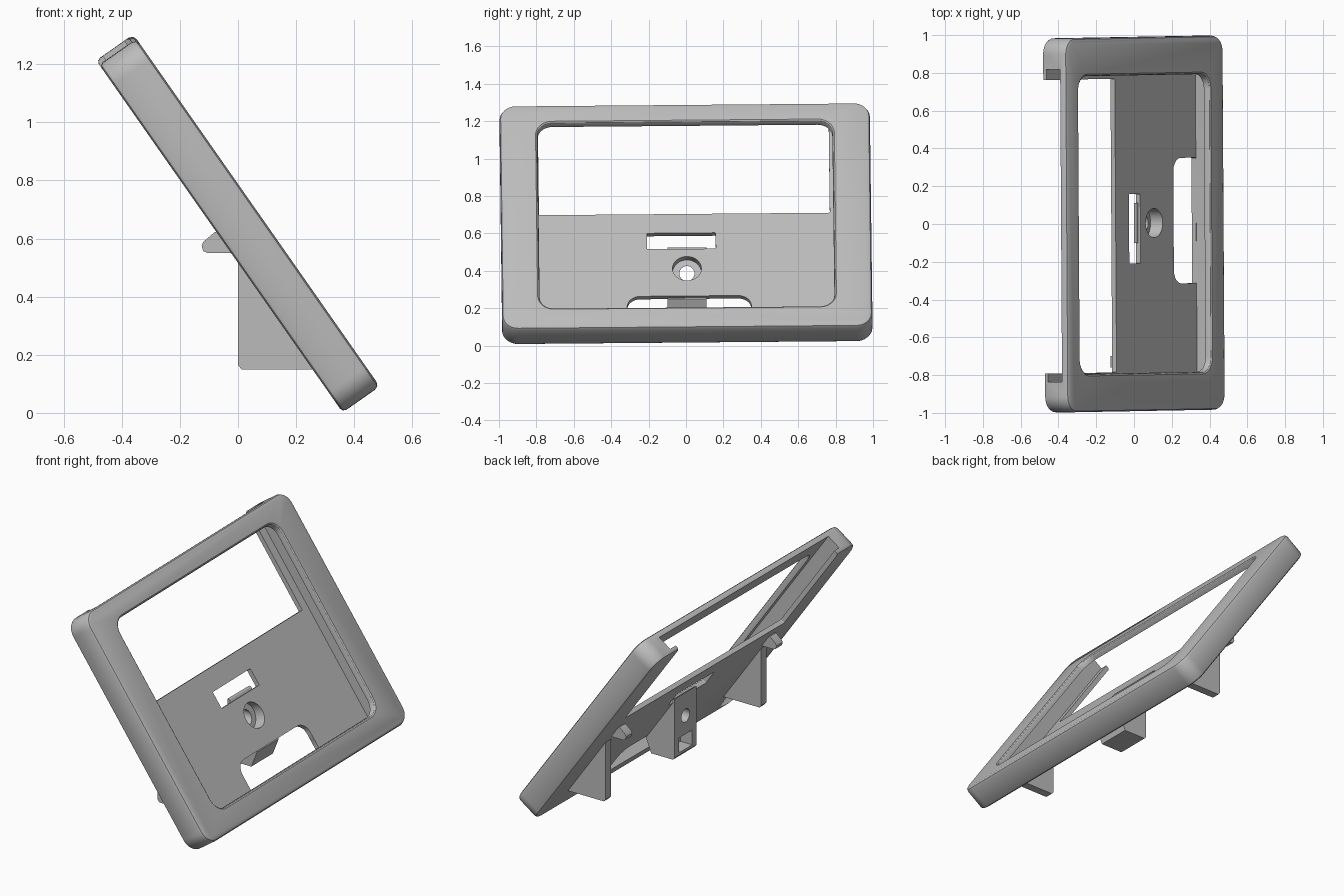
import bpy, bmesh, math
from mathutils import Matrix, Vector

if "Cube" in bpy.data.objects:
    bpy.data.objects.remove(bpy.data.objects["Cube"], do_unlink=True)

grey = bpy.data.materials.new("plain grey")
grey.use_nodes = True
grey.diffuse_color = (0.5, 0.5, 0.5, 1)
grey.node_tree.nodes["Principled BSDF"].inputs["Base Color"].default_value = (0.5, 0.5, 0.5, 1)

# Frame space: across the width, up the slope, out of the face
slope = math.radians(55)
c, s = math.cos(slope), math.sin(slope)
axes = Matrix(((0, -c, s), (1, 0, 0), (0, s, c))).to_4x4()
tilted = Matrix.Translation((0, 0, 0.652)) @ axes @ Matrix.Rotation(math.radians(0.6), 4, 'Z')


def make(name, rings, matrix):
    """Skin a stack of equal-length rings and cap both ends."""
    bm = bmesh.new()
    loops = [[bm.verts.new(matrix @ Vector(p)) for p in ring] for ring in rings]
    n = len(loops[0])
    for a, b in zip(loops, loops[1:]):
        for i in range(n):
            j = (i + 1) % n
            bm.faces.new((a[i], a[j], b[j], b[i]))
    bm.faces.new(loops[0])
    bm.faces.new(loops[-1])
    bmesh.ops.recalc_face_normals(bm, faces=bm.faces)
    mesh = bpy.data.meshes.new(name)
    bm.to_mesh(mesh)
    bm.free()
    mesh.materials.append(grey)
    ob = bpy.data.objects.new(name, mesh)
    bpy.context.collection.objects.link(ob)
    return ob


def rounded(x0, x1, y0, y1, r, z, inset=0):
    """Rounded rectangle ring at depth z."""
    x0, x1, y0, y1 = x0 + inset, x1 - inset, y0 + inset, y1 - inset
    r = max(r - inset, 0.004)
    ring = []
    for k, (x, y) in enumerate(((x1 - r, y1 - r), (x0 + r, y1 - r),
                                (x0 + r, y0 + r), (x1 - r, y0 + r))):
        for i in range(9):
            a = math.pi / 2 * (k + i / 8)
            ring.append((x + r * math.cos(a), y + r * math.sin(a), z))
    return ring


def slab(name, bounds, r, layers):
    return make(name, [rounded(*bounds, r, z, inset) for z, inset in layers], tilted)


def prism(name, profile, y0, y1):
    """Side profile in x and z, extruded across the width."""
    return make(name, [[(x, y, z) for x, z in profile] for y in (y0, y1)], Matrix())


def rod(name, start, direction, radius, length):
    d = Vector(direction).normalized()
    m = Matrix.Translation(start) @ d.to_track_quat('Z', 'Y').to_matrix().to_4x4()
    ring = [(radius * math.cos(i * math.tau / 40), radius * math.sin(i * math.tau / 40))
            for i in range(40)]
    return make(name, [[(x, y, z) for x, y in ring] for z in (0, length)], m)


def cut(target, cutter):
    cutter.hide_render = True
    mod = target.modifiers.new("cut", 'BOOLEAN')
    mod.operation, mod.solver, mod.object = 'DIFFERENCE', 'EXACT', cutter
    graph = bpy.context.evaluated_depsgraph_get()
    mesh = bpy.data.meshes.new_from_object(target.evaluated_get(graph))
    target.modifiers.clear()
    target.data = mesh


# Frame body with softened rims
front, back, lip, floor = 0.078, -0.078, 0.04, -0.05
frame = slab("frame", (-0.99, 0.99, -0.73, 0.73), 0.085,
             [(back, 0.015), (back + 0.005, 0.005), (back + 0.015, 0),
              (front - 0.02, 0), (front - 0.006, 0.006), (front, 0.02)])

# Centre mounting block behind the panel
block = prism("mounting_block", [(0, 0.165), (0.012, 0.15), (0.16, 0.15), (0.2, 0.25),
                                 (0.012, 0.52), (0, 0.525)], -0.1, 0.11)

# Window, device cavity, open back, cable cutout and strap slot
cutters = [
    slab("window_cutter", (-0.8, 0.8, -0.607, 0.622), 0.09,
         [(0, 0.012), (front - 0.016, 0.012), (front - 0.005, 0.008), (front + 0.003, -0.003)]),
    slab("cavity_cutter", (-0.83, 0.825, -0.646, 0.9), 0.01, [(floor, 0), (lip, 0)]),
    slab("back_cutter", (-0.785, 0.77, 0.098, 0.9), 0.005, [(-0.12, 0), (0, 0)]),
    slab("cable_cutter", (-0.32, 0.345, -0.645, -0.437), 0.07, [(-0.095, 0), (0, 0)]),
    slab("cable_foot_cutter", (-0.32, 0.345, -0.645, -0.54), 0.005, [(-0.095, 0), (0, 0)]),
    slab("strap_cutter", (-0.21, 0.158, -0.13, -0.026), 0.005, [(-0.095, 0), (0, 0)]),
]
for cutter in cutters:
    cut(frame, cutter)

# Screw bore through panel and block, with a nut pocket below
bore = rod("bore_cutter", (0.055, 0.005, 0.388), (0.9, 0, 0.42), 0.077, 0.3)
screw = rod("screw_cutter", (-0.1, 0.005, 0.385), (1, 0, 0), 0.04, 0.25)
pocket = prism("pocket_cutter", [(-0.05, 0.18), (0.08, 0.18), (0.08, 0.27), (-0.05, 0.27)],
               -0.06, 0.07)
cut(frame, bore)
for cutter in (bore, screw, pocket):
    cut(block, cutter)
for cutter in cutters + [bore, screw, pocket]:
    bpy.data.objects.remove(cutter, do_unlink=True)

# Support fins and hook pegs on each side
parts = [frame, block]
fin = [(0, 0.165), (0.012, 0.15), (0.268, 0.15), (0.012, 0.515), (0, 0.525)]
peg = [(0.0, 0.55), (-0.105, 0.55), (-0.12, 0.557), (-0.125, 0.575),
       (-0.12, 0.588), (-0.08, 0.622), (-0.055, 0.622)]
for side, sign in (("left", 1), ("right", -1)):
    parts.append(prism("support_fin_" + side, fin, sign * 0.73, sign * 0.78))
    parts.append(prism("hook_peg_" + side, peg, sign * 0.7, sign * 0.76))

# Smooth rounded areas, keep hard edges
for ob in bpy.context.view_layer.objects:
    ob.select_set(ob in parts)
bpy.context.view_layer.objects.active = frame
bpy.ops.object.shade_smooth_by_angle(angle=math.radians(30))
